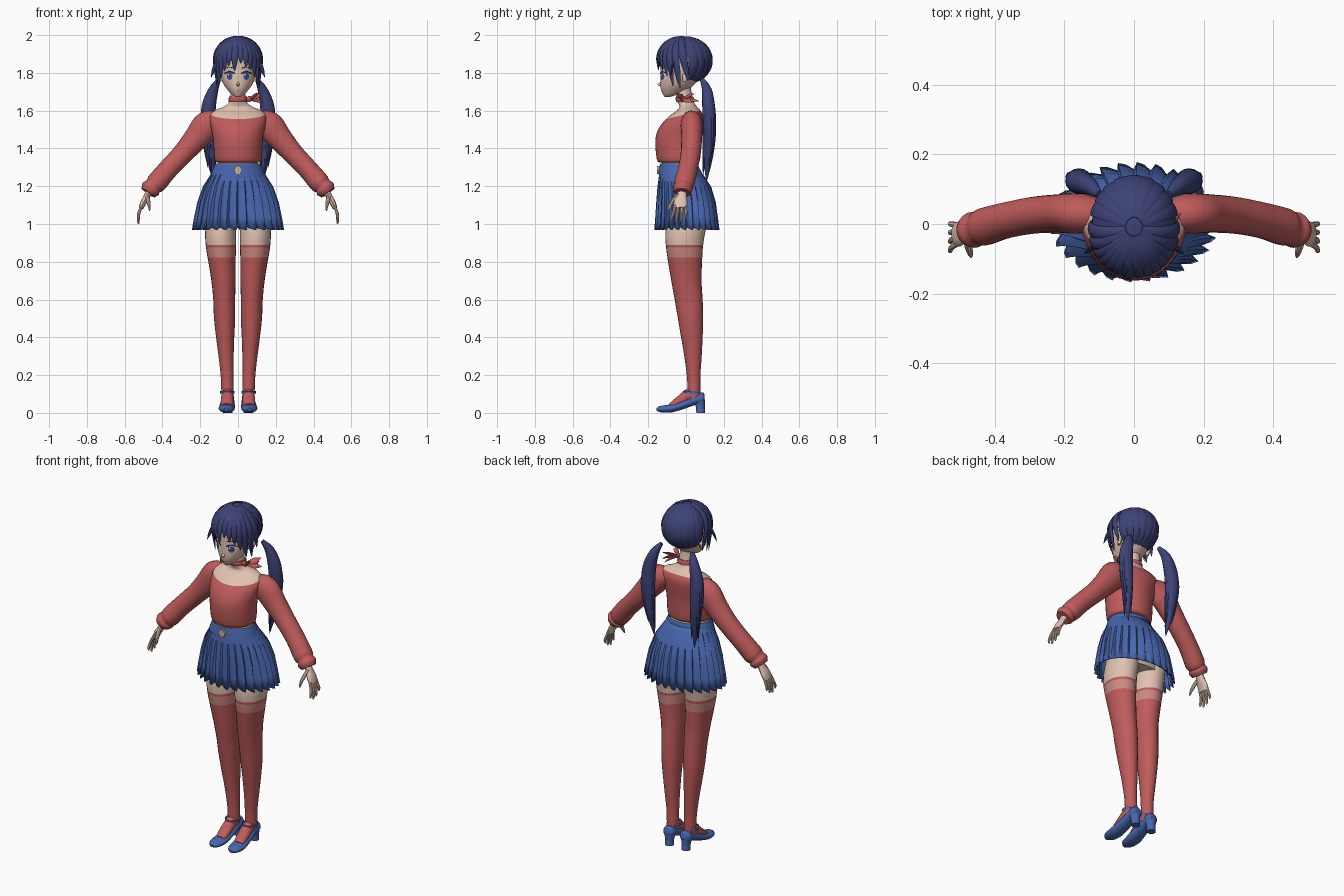
import bpy, bmesh, math
from mathutils import Vector
from mathutils.bvhtree import BVHTree

if "Cube" in bpy.data.objects:
    bpy.data.objects.remove(bpy.data.objects["Cube"])


def material(name, r, g, b):
    m = bpy.data.materials.new(name)
    m.use_nodes = True
    m.diffuse_color = (r, g, b, 1)
    m.node_tree.nodes["Principled BSDF"].inputs["Base Color"].default_value = (r, g, b, 1)
    return m


RED = material("coral red", .52, .105, .105)
PINK = material("stocking pink", .6, .25, .22)
BLUE = material("skirt blue", .065, .135, .43)
HAIR = material("navy hair", .047, .055, .18)
SKIN = material("skin", .75, .54, .44)
GOLD = material("pale gold", .6, .46, .3)
WHITE = material("eye white", .85, .83, .85)
IRIS = material("iris blue", .06, .08, .3)
SIDES = (("left", 1), ("right", -1))


def finish(name, bm, mats, planes=(), angle=.7):
    """Cut along each plane, colour the bands between them, and shade."""
    bmesh.ops.recalc_face_normals(bm, faces=bm.faces)
    cuts = [(Vector(co), Vector(no)) for co, no in planes]
    for co, no in cuts:
        bmesh.ops.bisect_plane(bm, geom=bm.verts[:] + bm.edges[:] + bm.faces[:],
                               plane_co=co, plane_no=no)
    for f in bm.faces:
        c = f.calc_center_median()
        f.material_index = sum((c - co).dot(no) > 0 for co, no in cuts)
    me = bpy.data.meshes.new(name)
    bm.to_mesh(me)
    bm.free()
    for m in mats:
        me.materials.append(m)
    me.shade_smooth()
    me.set_sharp_from_angle(angle=angle)
    ob = bpy.data.objects.new(name, me)
    bpy.context.collection.objects.link(ob)
    return ob


def resample(pts, steps):
    """Smooth path through points that also carry two radii."""
    pts = [Vector(p) for p in pts]
    ext = [pts[0] * 2 - pts[1]] + pts + [pts[-1] * 2 - pts[-2]]
    out = []
    for a, b, c, d in zip(ext, ext[1:], ext[2:], ext[3:]):
        for k in range(steps):
            t = k / steps
            out.append((b * 2 + (c - a) * t + (a * 2 - b * 5 + c * 4 - d) * t * t
                        + (b * 3 - a - c * 3 + d) * t ** 3) / 2)
    return out + [pts[-1]]


def sweep(name, pts, mats, ref=(0, 1, 0), flat=False, centre=None, sides=16, steps=4,
          sign=1, planes=(), caps=True):
    """Elliptical tube; each point is x, y, z, half width, half depth."""
    path = resample(pts, steps)
    pos = [Vector((p[0] * sign, p[1], p[2])) for p in path]
    bm, rings = bmesh.new(), []
    for i, p in enumerate(pos):
        if flat:
            side, n = Vector((1, 0, 0)), Vector((0, 1, 0))
        else:
            t = (pos[min(i + 1, len(pos) - 1)] - pos[max(i - 1, 0)]).normalized()
            n = p - Vector(centre) if centre else Vector(ref)
            n = (n - t * n.dot(t)).normalized()
            side = t.cross(n)
        a, b = max(path[i][3], .0006), max(path[i][4], .0006)
        turn = [2 * math.pi * k / sides for k in range(sides)]
        rings.append([bm.verts.new(p + side * a * math.cos(w) + n * b * math.sin(w)) for w in turn])
    for r, q in zip(rings, rings[1:]):
        for k in range(sides):
            bm.faces.new((r[k], r[k - 1], q[k - 1], q[k]))
    if caps:
        bm.faces.new(rings[0])
        bm.faces.new(rings[-1])
    return finish(name, bm, mats, planes)


def pair(name, pts, mats, **kw):
    for label, s in SIDES:
        sweep(f"{label}_{name}", pts, mats, sign=s, **kw)


# Torso: sweater below the tilted neckline, bare shoulders and neck above it
sweep("sweater_and_neck", [(0, -.04, 1.325, .112, .1), (0, -.04, 1.345, .125, .115),
      (0, -.041, 1.45, .132, .121), (0, -.024, 1.52, .145, .112), (0, 0, 1.57, .15, .09),
      (0, .014, 1.6, .125, .063), (0, .012, 1.62, .078, .047), (0, 0, 1.645, .047, .042),
      (0, -.01, 1.69, .04, .04), (0, -.015, 1.74, .04, .04)], [RED, SKIN], flat=True,
      sides=40, planes=[((0, 0, 1.582), (0, -.25, 1))])
sweep("hips", [(0, .01, .99, .15, .1), (0, .015, 1.08, .17, .11), (0, 0, 1.18, .15, .1),
      (0, -.035, 1.3, .108, .09), (0, -.04, 1.36, .1, .085)], [SKIN], flat=True, sides=32)

# Sleeves with gathered cuffs
pair("sleeve", [(.09, .025, 1.55, .045, .045), (.16, .03, 1.525, .075, .058),
     (.22, .03, 1.455, .066, .055), (.29, .025, 1.375, .056, .053), (.37, .01, 1.29, .053, .052),
     (.43, -.008, 1.22, .055, .054), (.45, -.014, 1.2, .047, .047), (.462, -.017, 1.185, .053, .052),
     (.476, -.02, 1.165, .042, .042)], [RED], sides=20)

# Hands
pair("palm", [(.46, -.018, 1.19, .02, .024), (.48, -.022, 1.15, .017, .026),
     (.5, -.028, 1.115, .016, .036), (.513, -.031, 1.085, .013, .034)], [SKIN], sides=12)
for i, (label, tip) in enumerate((("index", 1.015), ("middle", 1.0), ("ring", 1.008), ("little", 1.03))):
    y = -.057 + i * .018
    y_tip = -.077 + i * .026
    pair(label + "_finger", [(.508, y, 1.1, .008, .009), (.524, (y + y_tip) / 2, 1.06, .008, .008),
         (.528, y_tip, tip + .015, .007, .007), (.526, y_tip, tip, .003, .003)], [SKIN], sides=8)
pair("thumb", [(.482, -.035, 1.155, .01, .012), (.476, -.066, 1.125, .011, .011),
     (.47, -.085, 1.095, .008, .009), (.468, -.095, 1.07, .003, .003)], [SKIN], sides=8)

# Pleated skirt: every pleat is a short ramp and a sharp step
PLEATS = 28
SKIRT = [(1.315, .118, -.135, .06), (1.27, .14, -.14, .085), (1.2, .182, -.148, .13),
         (1.12, .208, -.152, .152), (1.04, .222, -.155, .161), (.975, .23, -.158, .168)]
bm, rows = bmesh.new(), []
for j, (z, rx, yf, yb) in enumerate(SKIRT):
    row = []
    for k in range(PLEATS):
        for u, lift in ((0, -.5), (.45, .2), (.85, .5)):
            w = 2 * math.pi * (k + u) / PLEATS
            grow = 1 + lift * .025 * j
            row.append(bm.verts.new((rx * grow * math.cos(w), (yf + yb) / 2 + (yb - yf) / 2 * grow * math.sin(w),
                                     z - lift * .003 * j)))
    rows.append(row)
for r, q in zip(rows, rows[1:]):
    for k in range(len(r)):
        bm.faces.new((r[k - 1], r[k], q[k], q[k - 1]))
skirt = finish("pleated_skirt", bm, [BLUE], angle=.45)
skirt.modifiers.new("cloth", "SOLIDIFY").thickness = .004
sweep("waistband", [(0, -.037, 1.32, .121, .1), (0, -.033, 1.262, .144, .114)], [BLUE],
      flat=True, sides=40, caps=False)
sweep("buckle", [(0, -.141, 1.285, .022, .024), (0, -.154, 1.285, .022, .024)], [GOLD],
      ref=(0, 0, 1), sides=6, steps=1)

# Legs in stockings with a sheer top band
pair("leg", [(.088, .012, 1.03, .08, .11), (.092, -.004, .95, .082, .105), (.09, -.008, .88, .08, .098),
     (.085, -.005, .8, .072, .09), (.077, .002, .7, .064, .08), (.073, .014, .6, .058, .074),
     (.071, .024, .5, .056, .067), (.068, .031, .4, .048, .057), (.063, .037, .3, .04, .046),
     (.058, .04, .2, .034, .036), (.056, .042, .13, .033, .034), (.056, .04, .07, .03, .034)],
     [RED, PINK, RED, SKIN], flat=True, sides=24,
     planes=[((0, 0, h), (0, 0, 1)) for h in (.822, .876, .89)])

# Heeled strap shoes
pair("foot", [(.055, .065, .1, .028, .03), (.056, .02, .095, .031, .035),
     (.057, -.03, .066, .034, .026), (.059, -.08, .036, .03, .016)], [RED], ref=(0, 0, 1), sides=16)
pair("shoe", [(.054, .098, .082, .02, .02), (.054, .085, .08, .033, .03), (.055, .04, .066, .035, .026),
     (.057, -.02, .042, .04, .023), (.06, -.08, .024, .043, .022), (.062, -.13, .02, .034, .018),
     (.063, -.155, .018, .012, .008)], [BLUE], ref=(0, 0, 1), sides=18)
pair("shoe_heel", [(.054, .072, .07, .032, .03), (.054, .076, .03, .025, .024), (.054, .078, 0, .025, .024)],
     [BLUE], flat=True, sides=14)
pair("ankle_strap", [(.056, .03, .103, .038, .047), (.056, .028, .117, .038, .045)], [BLUE],
     flat=True, sides=20, caps=False)

# Head, nose and ears
head = sweep("head", [(0, -.1, 1.672, .01, .012), (0, -.086, 1.683, .03, .034), (0, -.062, 1.71, .055, .07),
             (0, -.045, 1.74, .076, .091), (0, -.03, 1.78, .092, .106), (0, -.02, 1.83, .1, .115),
             (0, -.012, 1.88, .104, .12), (0, 0, 1.93, .092, .105), (0, 0, 1.97, .055, .065)],
             [SKIN], flat=True, sides=40)
sweep("nose", [(0, -.128, 1.755, .004, .004), (0, -.138, 1.738, .008, .014), (0, -.13, 1.728, .004, .006)],
      [SKIN], flat=True, sides=10)
pair("ear", [(.088, -.005, 1.795, .01, .012), (.1, 0, 1.785, .01, .02), (.096, -.008, 1.755, .008, .012)],
     [SKIN], flat=True, sides=10)

# Painted face: thin plates laid on the head
face = BVHTree.FromPolygons([v.co for v in head.data.vertices],
                            [p.vertices for p in head.data.polygons])


def on_face(x, z, lift):
    return face.ray_cast(Vector((x, -1, z)), Vector((0, 1, 0)))[0] + Vector((0, -lift, 0))


def plate(name, x, z, rx, rz, mat, lift):
    bm = bmesh.new()
    mid, rings = bm.verts.new(on_face(x, z, lift)), []
    for s in (.5, 1):
        rings.append([bm.verts.new(on_face(x + rx * s * math.cos(w), z + rz * s * math.sin(w), lift))
                      for w in [math.pi * k / 10 for k in range(20)]])
    for k in range(20):
        bm.faces.new((mid, rings[0][k - 1], rings[0][k]))
        bm.faces.new((rings[0][k - 1], rings[1][k - 1], rings[1][k], rings[0][k]))
    finish(name, bm, [mat])


for label, s in SIDES:
    plate(label + "_eye_white", .045 * s, 1.782, .023, .02, WHITE, .002)
    plate(label + "_iris", .044 * s, 1.782, .016, .019, IRIS, .004)
    plate(label + "_pupil", .044 * s, 1.784, .007, .01, HAIR, .005)
    plate(label + "_eye_glint", .044 * s - .006, 1.79, .004, .005, WHITE, .006)
    for part, z, w, arch in (("lash", 1.796, .0035, .01), ("eyebrow", 1.824, .002, .006)):
        arc = [(x, on_face(x, h, .003)) for x, h in
               [((.045 + .027 * u) * s, z + arch * (1 - u * u)) for u in (-1, -.5, 0, .5, 1)]]
        sweep(f"{label}_{part}", [(*p, w, .002) for x, p in arc], [HAIR], sides=6, steps=2)
plate("mouth", 0, 1.703, .013, .0028, PINK, .002)

# Hair: open-faced cap
CAP, RX, RY, RZ = Vector((0, -.008, 1.865)), .122, .138, .127
bm = bmesh.new()
bmesh.ops.create_uvsphere(bm, u_segments=40, v_segments=24, radius=1)
for v in bm.verts:
    v.co = CAP + Vector((v.co.x * RX, v.co.y * RY, v.co.z * RZ))
hole = [f for f in bm.faces if f.calc_center_median().y < .01 and f.calc_center_median().z < 1.875]
bmesh.ops.delete(bm, geom=hole, context="FACES")
finish("hair_cap", bm, [HAIR])


def lock(name, az, tip, width, thick, hug):
    """Tapered lock from the crown; front locks hang, back locks hug the skull."""
    pts, last = [], 1 + (1.865 - tip) / .2
    for i in range(8):
        s = .12 + (last - .12) * i / 7
        w = math.radians(az) * (.75 + .25 * i / 7 if not hug else 1)
        phi = s * math.pi / 2
        out = math.sin(phi) if s < 1 or hug else 1 - .12 * (s - 1)
        z = CAP.z + RZ * math.cos(phi) if s < 1 or hug else CAP.z - (s - 1) * .2
        size = math.sin(math.pi * (.12 + .87 * i / 7)) ** .7
        pts.append((CAP.x + (RX + .002) * out * math.sin(w), CAP.y - (RY + .006) * out * math.cos(w),
                    z, width * size, thick * size))
    sweep(name, pts, [HAIR], centre=CAP, sides=8, steps=3)


for i, (az, tip) in enumerate(((-98, 1.75), (-80, 1.73), (-64, 1.72), (-50, 1.77), (-37, 1.81), (-24, 1.835),
                               (-9, 1.81), (7, 1.85), (21, 1.83), (34, 1.815), (48, 1.78), (63, 1.73),
                               (80, 1.72), (98, 1.76))):
    lock(f"fringe_lock_{i + 1}", az, tip, .021, .01, False)
for i in range(9):
    lock(f"back_lock_{i + 1}", 112 + i * 17, 1.72, .024, .006, True)
pair("stray_lock", [(.11, -.06, 1.87, .008, .006), (.128, -.075, 1.82, .01, .006),
     (.142, -.085, 1.775, .001, .001)], [HAIR], sides=6)

# Two low ponytails with loose ends
pair("ponytail", [(.1, .085, 1.765, .01, .012), (.13, .11, 1.71, .026, .026), (.155, .12, 1.62, .038, .034),
     (.158, .125, 1.52, .038, .035), (.15, .122, 1.42, .03, .031), (.142, .115, 1.32, .018, .02),
     (.13, .108, 1.22, .001, .001)], [HAIR])
for i, (dx, dy, tip) in enumerate(((.022, .012, 1.3), (-.02, .006, 1.27), (.004, -.02, 1.25))):
    pair(f"ponytail_strand_{i + 1}", [(.13, .11, 1.7, .008, .008), (.157 + dx, .122 + dy, 1.57, .016, .016),
         (.15 + dx, .12 + dy, 1.42, .013, .013), (.138 + dx, .11 + dy, tip, .001, .001)], [HAIR], sides=8)

# Neck scarf with a side bow
sweep("choker", [(0, -.004, 1.647, .05, .047), (0, -.006, 1.66, .051, .049), (0, -.008, 1.674, .047, .046)],
      [RED], flat=True, sides=24)
sweep("scarf_knot", [(.045, -.02, 1.66, .008, .01), (.06, -.018, 1.662, .016, .016),
      (.074, -.015, 1.662, .008, .01)], [RED], sides=10)
for i, (x, y, z) in enumerate(((.1, -.05, 1.695), (.12, .045, 1.69), (.135, .03, 1.645), (.09, .07, 1.65))):
    sweep(f"scarf_tail_{i + 1}", [(.06, -.018, 1.662, .006, .006), ((.06 + x) / 2 + .008, (y - .018) / 2, (z + 1.664) / 2,
          .018, .007), (x, y, z, .001, .001)], [RED], ref=(.3, -.5, .8), sides=8)
